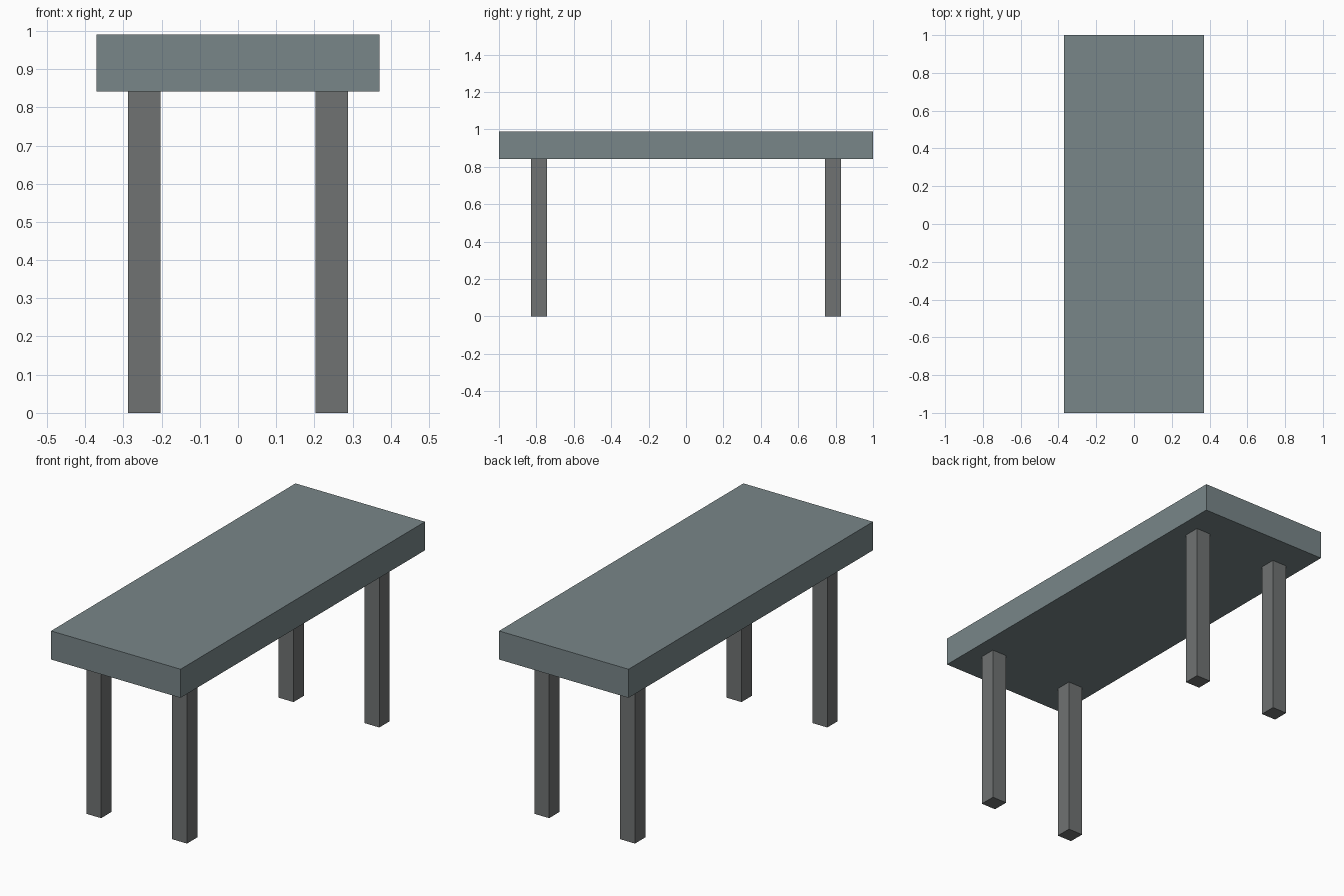
import bpy

if "Cube" in bpy.data.objects:
    bpy.data.objects.remove(bpy.data.objects["Cube"])


def material(name, rgb):
    mat = bpy.data.materials.new(name)
    mat.diffuse_color = (*rgb, 1.0)
    mat.use_nodes = True
    mat.node_tree.nodes["Principled BSDF"].inputs["Base Color"].default_value = mat.diffuse_color
    return mat


def box(name, centre, size, mat):
    bpy.ops.mesh.primitive_cube_add(size=1, location=centre)
    obj = bpy.context.object
    obj.name = name
    obj.scale = size
    bpy.ops.object.transform_apply(location=False, rotation=False, scale=True)
    obj.data.materials.append(mat)
    return obj


slate = material("slate", (0.19, 0.24, 0.25))
dark_grey = material("dark_grey", (0.16, 0.17, 0.17))

TOP_Z, UNDERSIDE_Z = 0.99, 0.842
LEG = 0.085

# Table top slab
box("table_top", (0, 0, (TOP_Z + UNDERSIDE_Z) / 2),
    (0.742, 2.0, TOP_Z - UNDERSIDE_Z), slate)

# Four square legs, set in from the corners
for y_name, sy in (("front", -1), ("back", 1)):
    for x_name, sx in (("left", -1), ("right", 1)):
        box(f"{y_name}_{x_name}_leg",
            (sx * 0.246, sy * 0.787, UNDERSIDE_Z / 2),
            (LEG, LEG, UNDERSIDE_Z), dark_grey)
